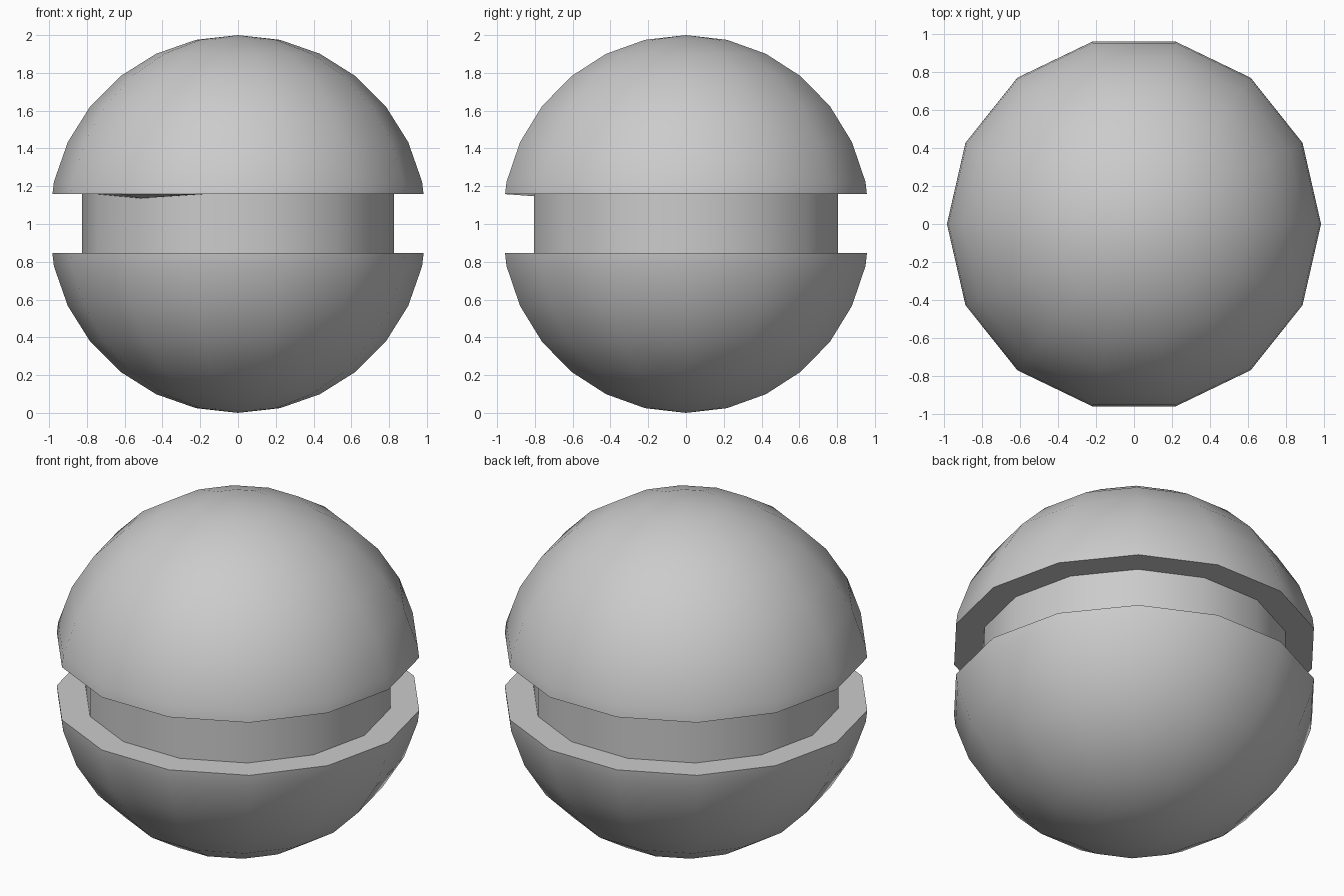
import bpy, bmesh
from math import sin, cos, pi

if "Cube" in bpy.data.objects:
    bpy.data.objects.remove(bpy.data.objects["Cube"])

N = 14            # sides around and rings pole to pole
CORE_R = 0.826    # radius of the recessed band
Z_LOW, Z_HIGH = 0.847, 1.158

def sphere_ring(i):
    a = pi * i / N
    return (sin(a), 1 - cos(a))

def rim(z):
    # radius where the last facet is cut by the groove
    r, zr = sphere_ring(6)
    return r + (1 - r) * (1 - abs(z - 1) / (1 - zr))

# Half profile from the bottom pole to the top pole, with the groove cut in
profile = [sphere_ring(i) for i in range(1, 7)]
profile += [(rim(Z_LOW), Z_LOW), (CORE_R, Z_LOW), (CORE_R, Z_HIGH), (rim(Z_HIGH), Z_HIGH)]
profile += [sphere_ring(i) for i in range(8, 14)]

bm = bmesh.new()
rings = [[bm.verts.new((r * cos(2 * pi * k / N), r * sin(2 * pi * k / N), z))
          for k in range(N)] for r, z in profile]
bottom = bm.verts.new((0, 0, 0))
top = bm.verts.new((0, 0, 2))

# Skin between rings, closed by fans at the poles
for k in range(N):
    n = (k + 1) % N
    for a, b in zip(rings, rings[1:]):
        bm.faces.new((a[k], a[n], b[n], b[k]))
    bm.faces.new((bottom, rings[0][n], rings[0][k]))
    bm.faces.new((top, rings[-1][k], rings[-1][n]))

# Small dip in the upper groove edge at the front left
rings[8][9].co.z -= 0.022

bmesh.ops.recalc_face_normals(bm, faces=bm.faces)
mesh = bpy.data.meshes.new("grooved_sphere")
bm.to_mesh(mesh)
bm.free()
ball = bpy.data.objects.new("grooved_sphere", mesh)
bpy.context.collection.objects.link(ball)

# Smooth domes, crisp groove edges
bpy.context.view_layer.objects.active = ball
ball.select_set(True)
bpy.ops.object.shade_smooth_by_angle(angle=pi / 5)
